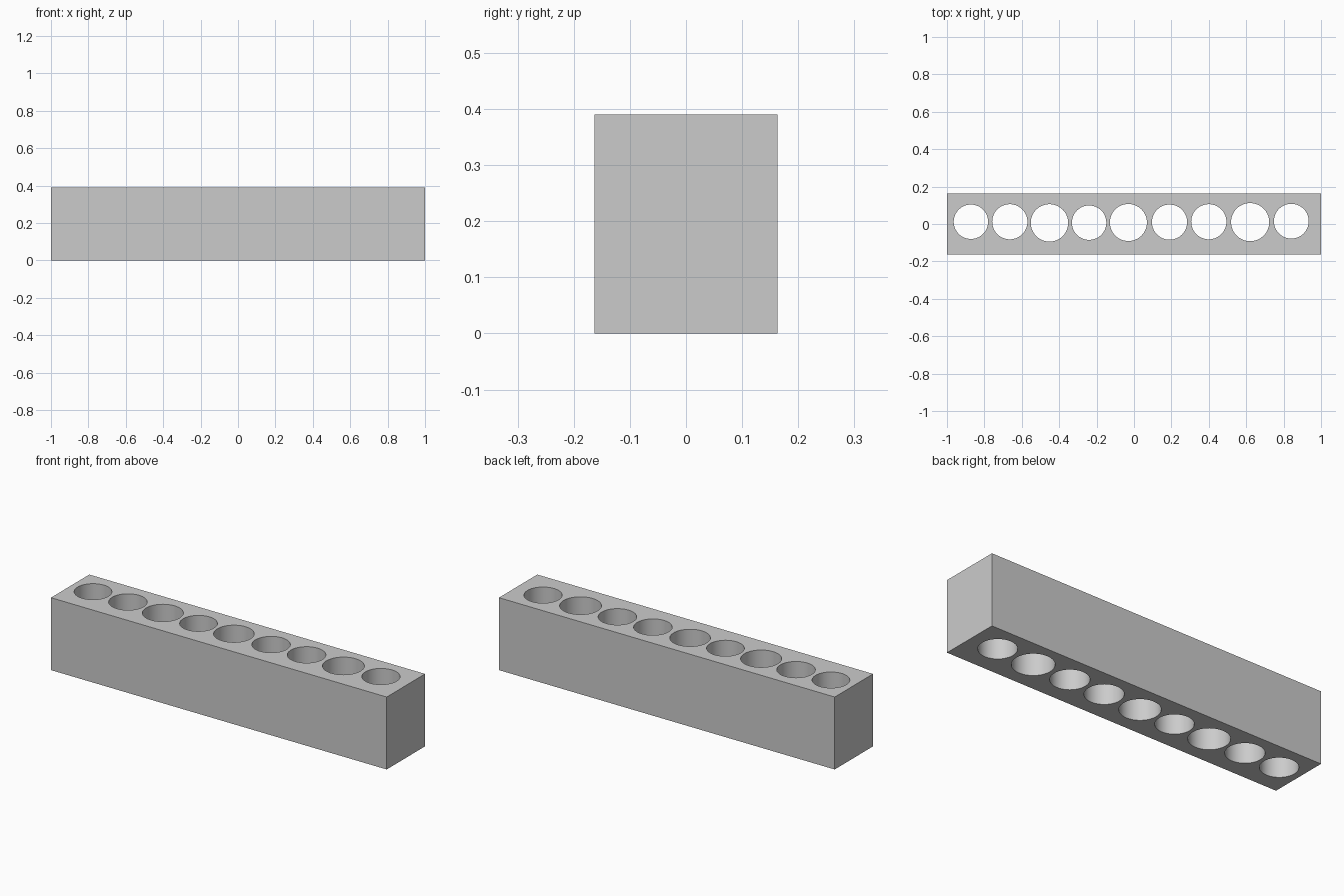
import bpy
import bmesh
import math
from mathutils import Matrix

if "Cube" in bpy.data.objects:
    bpy.data.objects.remove(bpy.data.objects["Cube"], do_unlink=True)

LENGTH, DEPTH, HEIGHT = 2.0, 0.326, 0.39

# Centre x, centre y and radius of each bored hole
HOLES = [
    (-0.872, 0.012, 0.092), (-0.664, 0.012, 0.094), (-0.452, 0.006, 0.100),
    (-0.240, 0.007, 0.092), (-0.030, 0.008, 0.099), (0.190, 0.010, 0.094),
    (0.400, 0.012, 0.094), (0.621, 0.010, 0.102), (0.841, 0.015, 0.093),
]

grey = bpy.data.materials.new("plain_grey")
grey.use_nodes = True
colour = (0.6, 0.6, 0.6, 1)
grey.diffuse_color = colour
grey.node_tree.nodes["Principled BSDF"].inputs["Base Color"].default_value = colour


def make_object(name, bm):
    mesh = bpy.data.meshes.new(name)
    bm.to_mesh(mesh)
    bm.free()
    mesh.materials.append(grey)
    obj = bpy.data.objects.new(name, mesh)
    bpy.context.collection.objects.link(obj)
    return obj


# Solid rectangular block
bm = bmesh.new()
bmesh.ops.create_cube(bm, size=1, matrix=Matrix.Translation((0, 0, HEIGHT / 2))
                      @ Matrix.Diagonal((LENGTH, DEPTH, HEIGHT, 1)))
block = make_object("holder_block", bm)

# Row of cylinders that bore the holes right through
bm = bmesh.new()
for x, y, radius in HOLES:
    bmesh.ops.create_cone(bm, cap_ends=True, segments=64, radius1=radius, radius2=radius,
                          depth=HEIGHT * 2, matrix=Matrix.Translation((x, y, HEIGHT / 2)))
cutter = make_object("hole_cutter", bm)
cutter.hide_render = True

bore = block.modifiers.new("bored_holes", "BOOLEAN")
bore.operation = "DIFFERENCE"
bore.solver = "EXACT"
bore.object = cutter

# Bake the holes in, drop the cutter and smooth the bores
bpy.ops.object.select_all(action="DESELECT")
block.select_set(True)
bpy.context.view_layer.objects.active = block
bpy.ops.object.modifier_apply(modifier=bore.name)
bpy.data.objects.remove(cutter, do_unlink=True)
bpy.ops.object.shade_smooth_by_angle(angle=math.radians(30))
